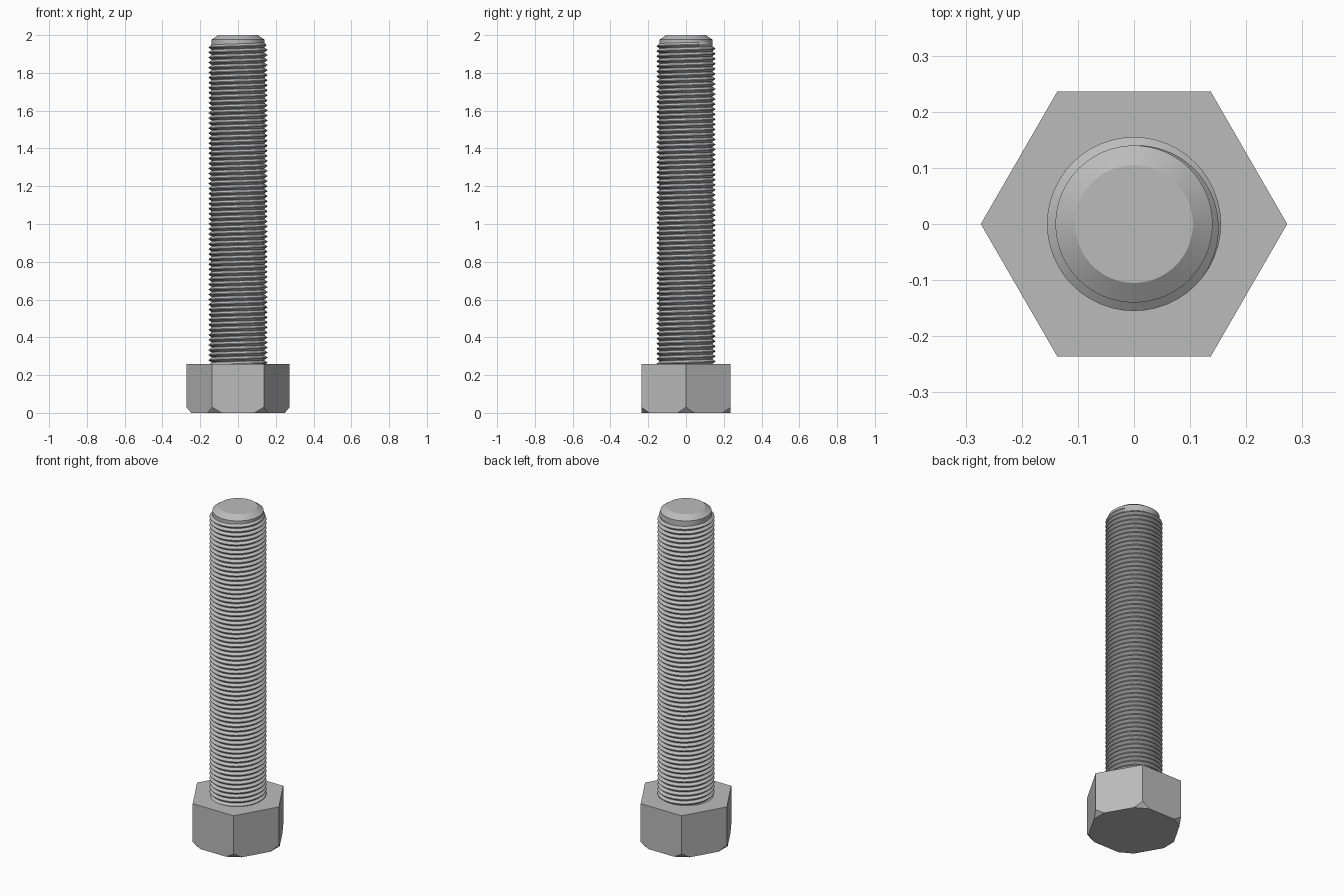
import bpy
import bmesh
from math import cos, sin, pi, tau
from mathutils import Vector

cube = bpy.data.objects.get("Cube")
if cube:
    bpy.data.objects.remove(cube, do_unlink=True)

steel = bpy.data.materials.new("grey steel")
steel.use_nodes = True
GREY = (0.5, 0.5, 0.5, 1)
steel.diffuse_color = GREY
steel.node_tree.nodes["Principled BSDF"].inputs["Base Color"].default_value = GREY


def finish(name, bm, smooth=True):
    bmesh.ops.recalc_face_normals(bm, faces=bm.faces)
    mesh = bpy.data.meshes.new(name)
    bm.to_mesh(mesh)
    bm.free()
    mesh.materials.append(steel)
    obj = bpy.data.objects.new(name, mesh)
    bpy.context.collection.objects.link(obj)
    if smooth:
        bpy.ops.object.select_all(action='DESELECT')
        obj.select_set(True)
        bpy.context.view_layer.objects.active = obj
        bpy.ops.object.shade_smooth_by_angle(angle=pi / 7)
    return obj


def ring(bm, radius, z, sides):
    return [bm.verts.new((radius * cos(tau * i / sides), radius * sin(tau * i / sides), z))
            for i in range(sides)]


def lathe(bm, profile, sides):
    """Closed solid from (radius, z) rings, bottom to top."""
    rings = [ring(bm, r, z, sides) for r, z in profile]
    for a, b in zip(rings, rings[1:]):
        for i in range(sides):
            j = (i + 1) % sides
            bm.faces.new((a[i], a[j], b[j], b[i]))
    bm.faces.new(rings[0][::-1])
    bm.faces.new(rings[-1])


HEAD_R, HEAD_H = 0.273, 0.26
ROOT, CREST = 0.14, 0.155
PITCH, STEPS, THREAD_TOP = 0.0267, 48, 1.955

# Hexagonal head, with the lower corners cut off by sloping planes
bm = bmesh.new()
lathe(bm, [(HEAD_R, 0), (HEAD_R, HEAD_H)], 6)
for k in range(6):
    out = Vector((cos(k * pi / 3), sin(k * pi / 3), 0))
    cut = bmesh.ops.bisect_plane(
        bm, geom=bm.verts[:] + bm.edges[:] + bm.faces[:],
        plane_co=out * 0.248, plane_no=out * 0.03 - Vector((0, 0, 0.025)), clear_outer=True)
    rim = [e for e in cut["geom_cut"] if isinstance(e, bmesh.types.BMEdge)]
    bmesh.ops.contextual_create(bm, geom=rim)
finish("hex_head", bm, smooth=False)

# Shank core with a bevelled tip
bm = bmesh.new()
lathe(bm, [(ROOT, HEAD_H - 0.01), (ROOT, 1.976), (0.105, 2.0)], 64)
finish("shank_core", bm)

# Right-handed helical thread, fading out over its last part turn
bm = bmesh.new()
turns = int((THREAD_TOP - HEAD_H) / PITCH) + 1
count = turns * STEPS
previous = None
for i in range(count + 1):
    angle = pi / 2 + tau * (i - count) / STEPS
    z = THREAD_TOP - PITCH * (count - i) / STEPS
    fade = min(1, (count - i) / (STEPS * 0.35))
    crest = ROOT + (CREST - ROOT) * fade
    section = [bm.verts.new((r * cos(angle), r * sin(angle), z + dz * PITCH))
               for r, dz in ((ROOT - 0.001, -0.5), (crest, -0.06),
                             (crest, 0.06), (ROOT - 0.001, 0.5))]
    if previous:
        for a in range(3):
            bm.faces.new((previous[a], section[a], section[a + 1], previous[a + 1]))
    previous = section
finish("screw_thread", bm)
